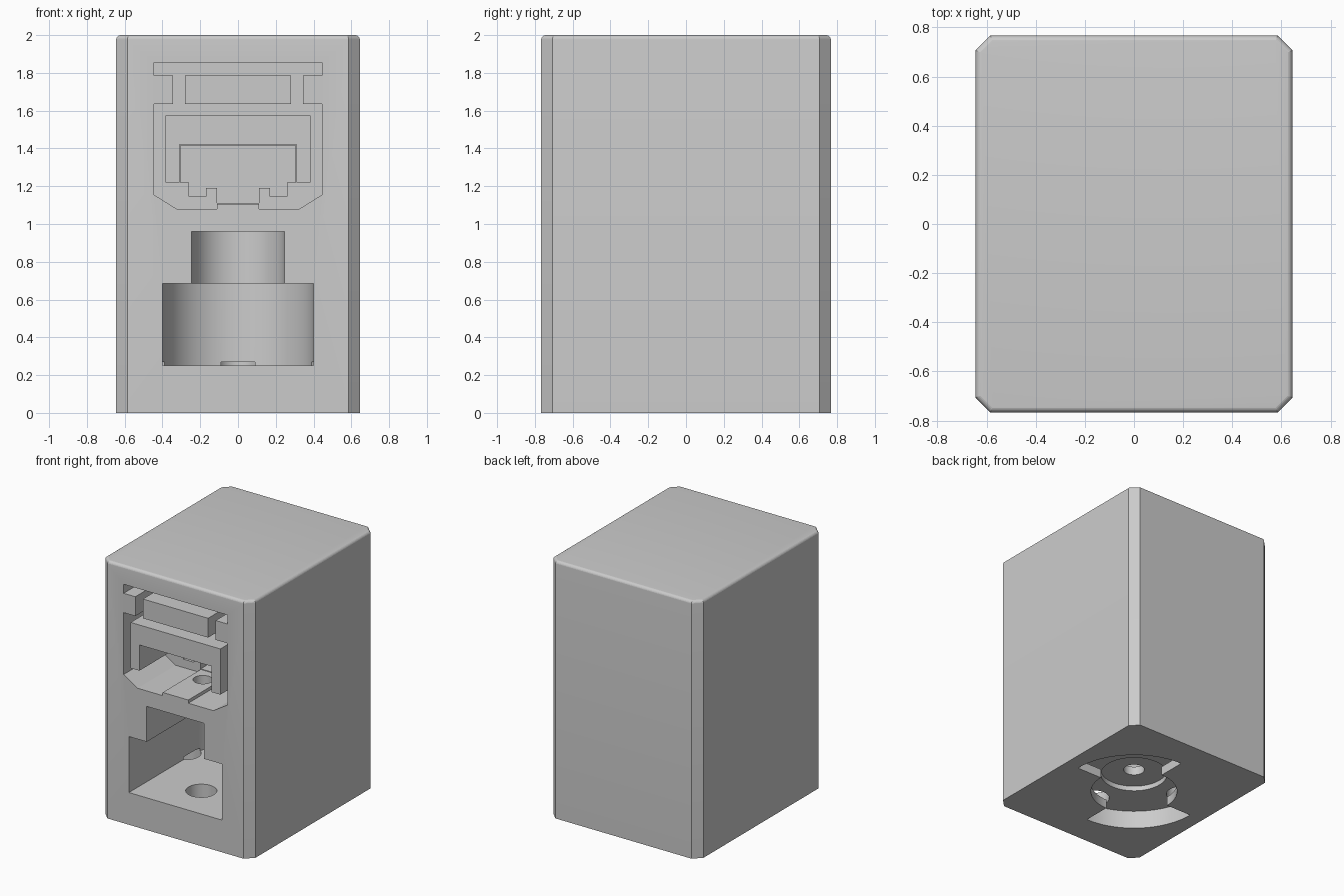
import bpy, bmesh, math

cube = bpy.data.objects.get("Cube")
if cube:
    bpy.data.objects.remove(cube)

grey = bpy.data.materials.new("plain_grey")
grey.use_nodes = True
grey.diffuse_color = (0.6, 0.6, 0.6, 1)
grey.node_tree.nodes["Principled BSDF"].inputs["Base Color"].default_value = (0.6, 0.6, 0.6, 1)


def prism(name, pts, axis, lo, hi):
    """Extrude a 2D outline: axis 'z' takes (x, y) points, axis 'y' takes (x, z)."""
    place = (lambda a, b, d: (a, b, d)) if axis == 'z' else (lambda a, b, d: (a, d, b))
    bm = bmesh.new()
    bottom = [bm.verts.new(place(a, b, lo)) for a, b in pts]
    top = [bm.verts.new(place(a, b, hi)) for a, b in pts]
    bm.faces.new(bottom)
    bm.faces.new(top)
    n = len(pts)
    for i in range(n):
        j = (i + 1) % n
        bm.faces.new((bottom[i], bottom[j], top[j], top[i]))
    bmesh.ops.recalc_face_normals(bm, faces=bm.faces)
    mesh = bpy.data.meshes.new(name)
    bm.to_mesh(mesh)
    bm.free()
    mesh.materials.append(grey)
    obj = bpy.data.objects.new(name, mesh)
    bpy.context.collection.objects.link(obj)
    return obj


def arc(r, start, end, steps, cx=0, cy=0):
    angles = [math.radians(start + (end - start) * i / steps) for i in range(steps + 1)]
    return [(cx + r * math.cos(a), cy + r * math.sin(a)) for a in angles]


def circle(r, cx=0, cy=0, steps=64):
    return arc(r, 0, 360, steps, cx, cy)[:-1]


def rect(x0, x1, z0, z1):
    return [(x0, z0), (x1, z0), (x1, z1), (x0, z1)]


def mirrored(half):
    """Close a right-hand outline (top to bottom) with its mirror image."""
    return half + [(-x, z) for x, z in reversed(half)]


def cut(target, tool):
    """Subtract the tool and remove it."""
    tool.hide_render = True
    mod = target.modifiers.new("cut", 'BOOLEAN')
    mod.operation = 'DIFFERENCE'
    mod.solver = 'EXACT'
    mod.object = tool
    apply(target, mod)
    bpy.data.objects.remove(tool)


def apply(obj, mod):
    bpy.context.view_layer.objects.active = obj
    bpy.ops.object.modifier_apply(modifier=mod.name)


# Body: chamfered block with rounded top edges
W, D, C = 0.645, 0.767, 0.06
outline = [(W, -D + C), (W, D - C), (W - C, D), (C - W, D),
           (-W, D - C), (-W, C - D), (C - W, -D), (W - C, -D)]
body = prism("housing", outline, 'z', 0, 2)
bm = bmesh.new()
bm.from_mesh(body.data)
rim = [e for e in bm.edges if all(v.co.z > 1.9 for v in e.verts)]
bmesh.ops.bevel(bm, geom=rim, offset=0.025, segments=6, profile=0.5, affect='EDGES')
bm.to_mesh(body.data)
bm.free()

# Lower stepped slot, open at the front and round at the back
for r, lo, hi in ((0.4, 0.25, 0.685), (0.247, 0.67, 0.96)):
    cut(body, prism("slot_cutter", [(-r, -0.9), (r, -0.9)] + arc(r, 0, 180, 32), 'z', lo, hi))

# Upper jack opening, leaving the latch block and the arch standing
jack = prism("jack_cutter", mirrored([
    (0.445, 1.855), (0.445, 1.785), (0.345, 1.785), (0.345, 1.635), (0.445, 1.635),
    (0.445, 1.155), (0.325, 1.08), (0.11, 1.08), (0.11, 1.105)]), 'y', -0.85, -0.3)
cut(jack, prism("latch_block", rect(-0.28, 0.28, 1.635, 1.785), 'y', -0.95, -0.2))
cut(jack, prism("arch", mirrored([
    (0.385, 1.575), (0.385, 1.22), (0.31, 1.22), (0.31, 1.42)]), 'y', -0.95, -0.2))
cut(body, jack)

# Plug shaped pocket behind the arch
cut(body, prism("plug_cutter", mirrored([
    (0.305, 1.415), (0.305, 1.22), (0.26, 1.22), (0.26, 1.145), (0.17, 1.145),
    (0.17, 1.19), (0.11, 1.19), (0.11, 1.11)]), 'y', -0.35, -0.15))

# Small hole between the two openings
cut(body, prism("pin_cutter", circle(0.07, 0, -0.43, 48), 'z', 0.9, 1.2))

# Twist lock socket in the underside: lobed mouth, round cavity, centre recess
R, r = 0.53, 0.312
mouth = arc(R, 0, 90, 24) + arc(r, 90, 180, 24) + arc(R, 180, 270, 24) + arc(r, 270, 360, 24)
cut(body, prism("mouth_cutter", mouth, 'z', -0.1, 0.1))
cut(body, prism("cavity_cutter", circle(0.537), 'z', 0.07, 0.145))
cut(body, prism("recess_cutter", circle(0.24), 'z', 0.1, 0.183))
cut(body, prism("screw_cutter", circle(0.075, steps=48), 'z', 0.15, 0.3))

# Four detent holes around the socket
for x, y in ((0, -0.45), (-0.45, 0), (0, 0.45), (0.45, 0)):
    cut(body, prism("detent_cutter", circle(0.11, x, y, 48), 'z', 0.1, 0.27))

# Smooth the round walls, keep everything else crisp
bpy.ops.object.select_all(action='DESELECT')
body.select_set(True)
bpy.context.view_layer.objects.active = body
bpy.ops.object.shade_smooth_by_angle(angle=math.radians(9))
